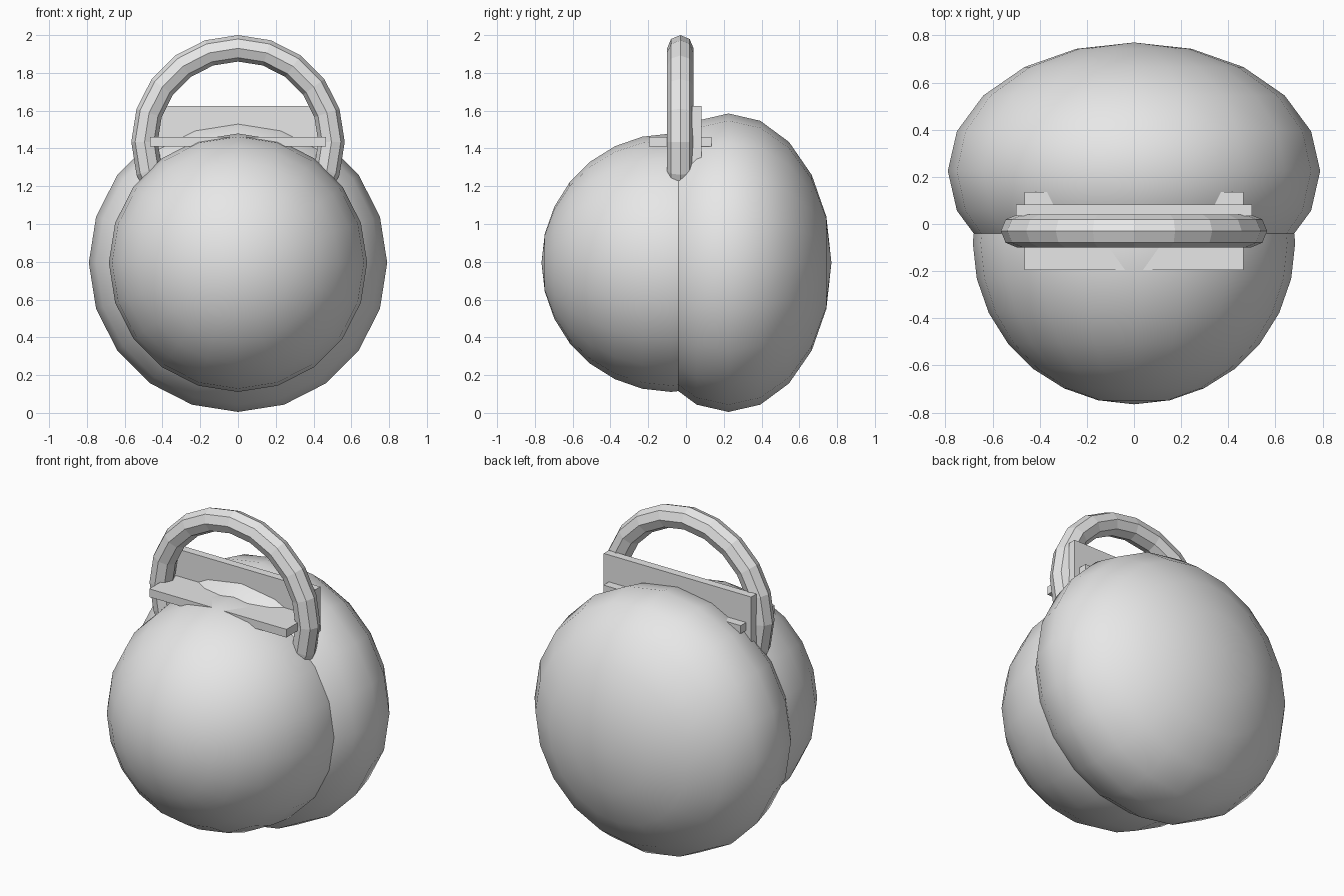
import bpy
import math

if "Cube" in bpy.data.objects:
    bpy.data.objects.remove(bpy.data.objects["Cube"], do_unlink=True)

# Single plain grey
grey = bpy.data.materials.new("plain_grey")
grey.use_nodes = True
colour = (0.8, 0.8, 0.8, 1)
grey.diffuse_color = colour
grey.node_tree.nodes["Principled BSDF"].inputs["Base Color"].default_value = colour


def finish(name, smooth=False):
    obj = bpy.context.object
    obj.name = name
    obj.data.materials.append(grey)
    bpy.ops.object.transform_apply(location=False, rotation=True, scale=True)
    if smooth:
        bpy.ops.object.shade_smooth_by_angle(angle=math.radians(30))
    return obj


def bulb(name, y, radius, depth, rings):
    """Smooth spheroid with its poles along y."""
    bpy.ops.mesh.primitive_uv_sphere_add(
        segments=20, ring_count=rings, radius=1, location=(0, y, 0.795))
    obj = bpy.context.object
    obj.scale = (radius, radius, depth)
    obj.rotation_euler = (math.pi / 2, 0, 0)
    finish(name, True)


def board(name, low, high):
    """Box between two opposite corners."""
    centre = [(a + b) / 2 for a, b in zip(low, high)]
    bpy.ops.mesh.primitive_cube_add(size=1, location=centre)
    bpy.context.object.scale = [b - a for a, b in zip(low, high)]
    finish(name)


# Rounded body
bulb("front_body", -0.08, 0.684, 0.685, 14)
bulb("back_body", 0.225, 0.79, 0.545, 10)

# Upright ring handle sunk into the body
bpy.ops.mesh.primitive_torus_add(
    major_segments=20, minor_segments=8, major_radius=0.495, minor_radius=0.07,
    location=(0, -0.03, 1.435), rotation=(math.pi / 2, 0, 0))
finish("ring_handle")

# Crossed boards under the handle
board("flat_board", (-0.465, -0.195, 1.41), (0.465, 0.135, 1.46))
board("upright_board", (-0.5, 0.033, 1.25), (0.5, 0.083, 1.625))
